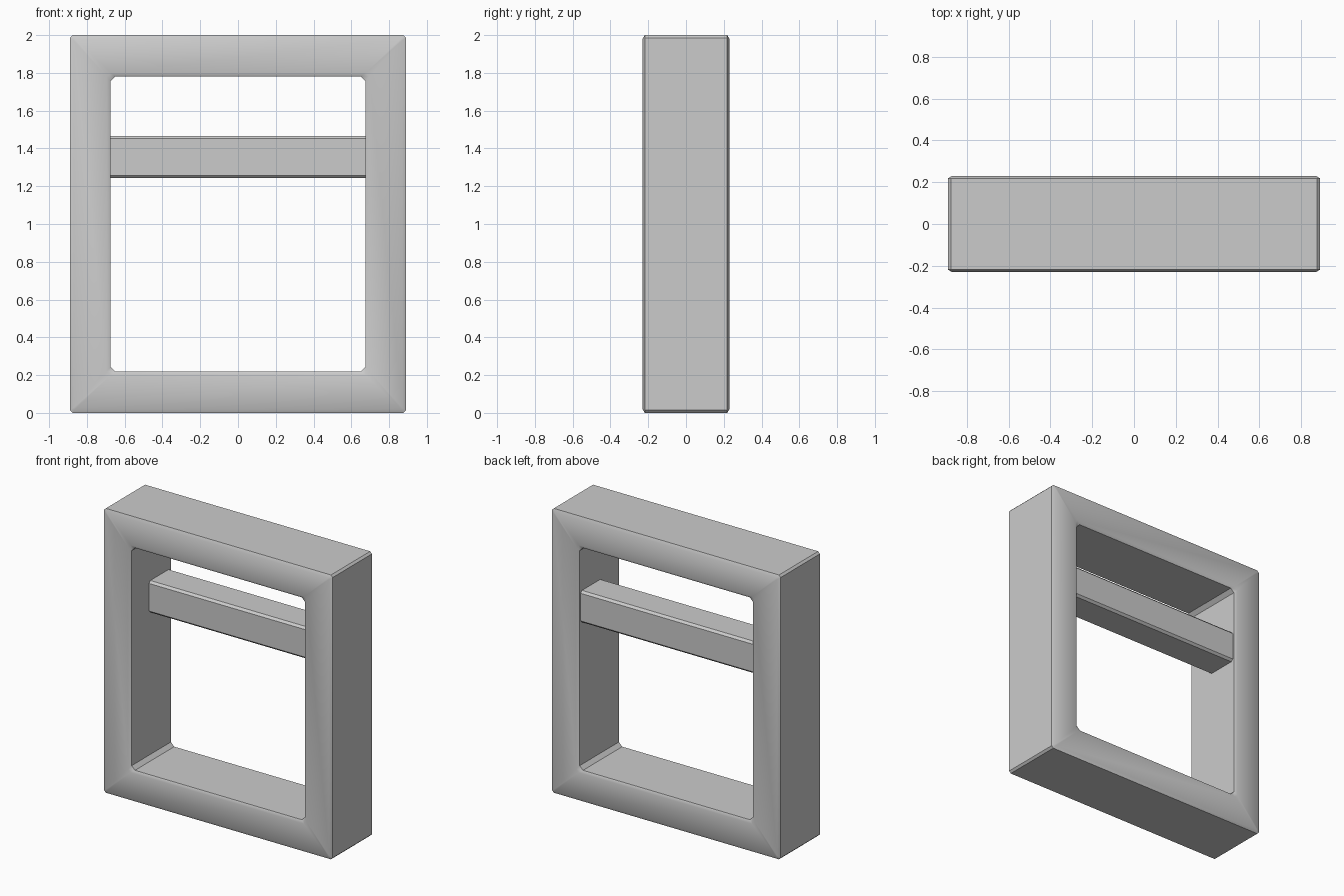
import bpy, bmesh, math

cube = bpy.data.objects.get("Cube")
if cube:
    bpy.data.objects.remove(cube, do_unlink=True)

grey = bpy.data.materials.new("plain_grey")
grey.use_nodes = True
colour = (0.6, 0.6, 0.6, 1)
grey.diffuse_color = colour
grey.node_tree.nodes["Principled BSDF"].inputs["Base Color"].default_value = colour


def loft(name, rings, closed):
    """Skin equal-sized rings of points into one smooth-shaded object."""
    bm = bmesh.new()
    loops = [[bm.verts.new(p) for p in ring] for ring in rings]
    n = len(loops[0])
    for i in range(len(loops) if closed else len(loops) - 1):
        a, b = loops[i], loops[(i + 1) % len(loops)]
        for j in range(n):
            k = (j + 1) % n
            bm.faces.new((a[j], a[k], b[k], b[j]))
    if not closed:
        bm.faces.new(loops[0])
        bm.faces.new(loops[-1])
    bmesh.ops.recalc_face_normals(bm, faces=bm.faces)
    mesh = bpy.data.meshes.new(name)
    bm.to_mesh(mesh)
    bm.free()
    mesh.materials.append(grey)
    obj = bpy.data.objects.new(name, mesh)
    bpy.context.collection.objects.link(obj)
    bpy.context.view_layer.objects.active = obj
    obj.select_set(True)
    bpy.ops.object.shade_smooth_by_angle(angle=math.radians(35))
    obj.select_set(False)
    return obj


def cut_rect(w, h, cut):
    """Rectangle of half sizes w, h with its corners cut off."""
    return [(w, cut - h), (w, h - cut), (w - cut, h), (cut - w, h),
            (-w, h - cut), (-w, cut - h), (cut - w, -h), (w - cut, -h)]


# Frame: chamfered section carried round the opening
section = [(0.89, 1.0, 0.014, -0.218), (0.87, 0.98, 0.008, -0.23),
           (0.695, 0.80, 0.02, -0.23), (0.675, 0.782, 0.026, -0.218)]
section += [(w, h, c, -y) for w, h, c, y in reversed(section)]
loft("frame", [[(x, y, z + 1) for x, z in cut_rect(w, h, c)]
               for w, h, c, y in section], True)

# Crossbar: chamfered square bar set towards the back
bar = cut_rect(0.116, 0.112, 0.015)
loft("crossbar", [[(x, y + 0.091, z + 1.355) for y, z in bar]
                  for x in (-0.69, 0.69)], False)
